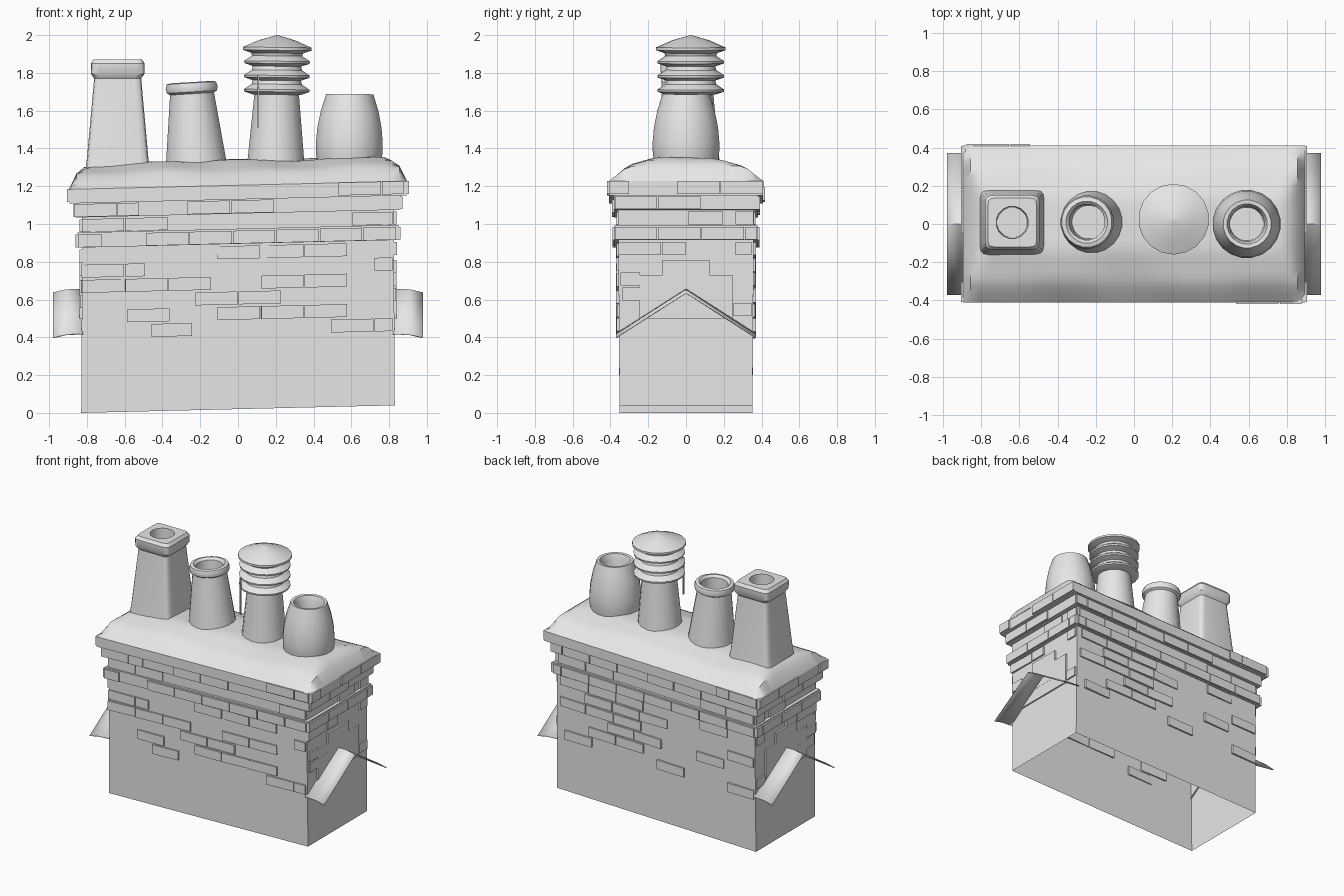
import bpy, bmesh, math, random
from mathutils import Matrix, Vector

random.seed(4)
if "Cube" in bpy.data.objects:
    bpy.data.objects.remove(bpy.data.objects["Cube"])

grey = bpy.data.materials.new("plain light grey")
grey.use_nodes = True
grey.diffuse_color = (0.8, 0.8, 0.8, 1)
grey.node_tree.nodes["Principled BSDF"].inputs["Base Color"].default_value = (0.8, 0.8, 0.8, 1)
made = []


def finish(name, bm, lean=True):
    """Turn a bmesh into an object; the masonry leans up towards +x."""
    if lean:
        for v in bm.verts:
            v.co.z += 0.024 * v.co.x
    mesh = bpy.data.meshes.new(name)
    bm.to_mesh(mesh)
    bm.free()
    mesh.materials.append(grey)
    obj = bpy.data.objects.new(name, mesh)
    bpy.context.collection.objects.link(obj)
    made.append(obj)
    return obj


def loft(rings, closed=True, cap_top=False):
    """Skin a stack of equal-length point lists."""
    bm = bmesh.new()
    rows = [[bm.verts.new(p) for p in ring] for ring in rings]
    count = len(rows[0])
    for low, high in zip(rows, rows[1:]):
        for i in range(count if closed else count - 1):
            j = (i + 1) % count
            bm.faces.new((low[i], low[j], high[j], high[i]))
    if cap_top:
        bm.faces.new(rows[-1])
    return bm


def add_box(bm, centre, size, turn=0.0):
    matrix = (Matrix.Translation(centre) @ Matrix.Rotation(turn, 4, "Z")
              @ Matrix.Diagonal((*size, 1)))
    bmesh.ops.create_cube(bm, size=1, matrix=matrix)


# Hollow stack with stepped-out courses, open underneath
def rectangle(hx, hy, z):
    return [(-hx, -hy, z), (hx, -hy, z), (hx, hy, z), (-hx, hy, z)]


steps = [(0.83, 0.352, 0.02), (0.825, 0.358, 0.895),
         (0.85, 0.378, 0.895), (0.85, 0.378, 0.975),
         (0.825, 0.36, 0.975), (0.825, 0.36, 1.055),
         (0.86, 0.382, 1.055), (0.86, 0.382, 1.13),
         (0.893, 0.408, 1.13), (0.893, 0.408, 1.205)]
finish("chimney_stack", loft([rectangle(*s) for s in steps]))

# Sloped mortar bed on top, slightly uneven
bm = bmesh.new()
bmesh.ops.create_grid(bm, x_segments=44, y_segments=20, size=1)
for v in bm.verts:
    v.co.x *= 0.895
    v.co.y *= 0.41
    edge = min((0.895 - abs(v.co.x)) * 2.5, 0.41 - abs(v.co.y))
    rise = 0.8 * edge if edge < 0.1 else 0.08 + 0.3 * min(edge - 0.1, 0.17)
    wave = math.sin(9 * v.co.x + 2) * math.cos(7 * v.co.y + 3 * v.co.x)
    v.co.z = 1.205 + rise + 0.01 * wave * min(1, edge * 8)
finish("mortar_bed", bm)

# Raised bricks: runs of (course, start, end) along each wall
front_runs = [(0, .53, .88), (1, -.87, -.52), (1, -.27, .19), (2, -.83, -.37),
              (2, .6, .82), (3, -.85, -.72), (3, -.49, .84), (4, -.11, .59),
              (5, -.83, -.49), (5, .72, .82), (6, -.83, -.12), (6, .12, .59),
              (7, -.23, .23), (8, -.59, -.36), (8, -.11, .59), (9, -.46, -.24),
              (9, .49, .82)]
back_runs = [(0, -.88, -.54), (1, .3, .86), (1, -.4, .05), (2, -.82, -.37),
             (2, .35, .82), (3, -.84, .84), (4, .1, .8), (4, -.6, -.37),
             (5, -.1, .6), (6, .12, .8), (6, -.82, -.6), (7, -.05, .4),
             (7, -.57, -.34), (8, .1, .56), (9, .53, .76), (9, -.24, -.01),
             (9, -.82, -.6)]
side_runs = [(0, -.41, -.3), (0, -.05, .41), (1, -.38, .08), (2, .01, .2),
             (2, .26, .36), (3, -.38, .38), (4, -.36, 0), (4, .26, .35),
             (6, -.35, -.24), (7, -.34, -.13), (8, .25, .35)]
COURSE = 0.0805


def wall_reach(row):
    return {0: (0.893, 0.408), 1: (0.86, 0.382), 3: (0.85, 0.378)}.get(row, (0.827, 0.357))


def lay_bricks(name, runs, axis, sign):
    bm = bmesh.new()
    for row, start, end in runs:
        z = 1.172 - COURSE * row
        out = sign * wall_reach(row)[1 - axis]
        while end - start > 0.04:
            width = min(0.23, end - start)
            along = start + width / 2
            length = width - 0.006
            turn = random.uniform(-0.04, 0.04) if row > 3 else 0
            if axis == 0:
                add_box(bm, (along, out, z), (length, 0.022, 0.068), turn)
            else:
                add_box(bm, (out, along, z), (0.022, length, 0.068), turn)
            start += width
    finish(name, bm)


lay_bricks("front_bricks", front_runs, 0, -1)
lay_bricks("back_bricks", back_runs, 0, 1)
lay_bricks("left_bricks", side_runs, 1, 1)
lay_bricks("right_bricks", side_runs, 1, -1)

# Gable flashing and stepped flashing on both ends
for label, s in (("left", 1), ("right", -1)):
    rows = [[(s * x, y, 0.655 - drop - 0.64 * abs(y)) for y in (-0.37, 0, 0.37)]
            for x, drop in ((0.82, 0), (0.91, 0.004), (0.978, 0.02))]
    sheet = finish(label + "_gable_flashing", loft(rows, closed=False), lean=False)
    solid = sheet.modifiers.new("thickness", "SOLIDIFY")
    solid.thickness = 0.006
    solid.offset = 0
    bm = bmesh.new()
    add_box(bm, (s * 0.83, 0, 0.7), (0.018, 0.25, 0.22))
    add_box(bm, (s * 0.83, 0, 0.615), (0.016, 0.49, 0.23))
    finish(label + "_stepped_flashing", bm, lean=False)


# Chimney pots: stacked rings, power 2 is round and higher is squarer
def power(value, p):
    return math.copysign(abs(value) ** (2 / p), value)


def pot(name, x, y, profile, sides=16, tilt=0.0):
    rings = []
    for r, z, *p in profile:
        p = p[0] if p else 2
        angles = [math.tau * (i + 0.5) / sides for i in range(sides)]
        rings.append([(r * power(math.cos(a), p), r * power(math.sin(a), p), z)
                      for a in angles])
    bm = loft(rings, cap_top=True)
    bm.transform(Matrix.Translation((x, y, 1.3)) @ Matrix.Rotation(tilt, 4, "Y"))
    finish(name, bm, lean=False)


pot("square_pot", -0.637, 0.008,
    [(.17, 0, 10), (.163, .05, 10), (.125, .47, 10), (.142, .495, 10),
     (.143, .55, 10), (.128, .572, 10), (.085, .572), (.08, .42)])
pot("rolled_rim_pot", -0.22, 0.01,
    [(.165, 0), (.158, .06), (.118, .39), (.134, .4), (.14, .423), (.132, .447),
     (.11, .452), (.094, .435), (.088, .28)], sides=20, tilt=-0.06)
pot("barrel_pot", 0.588, 0,
    [(.165, 0), (.178, .07), (.179, .13), (.172, .21), (.154, .3), (.126, .388),
     (.106, .386), (.092, .35), (.088, .22)], sides=20, tilt=0.01)

# Louvred cowl pot
cowl = [(.156, 0), (.15, .06), (.12, .385)]
for z in (0.4, 0.475, 0.55):
    cowl += [(.13, z - .015), (.175, z), (.177, z + .012), (.135, z + .04)]
cowl += [(.14, .605), (.185, .62), (.185, .635), (.1, .672), (.004, .7)]
pot("louvred_cowl_pot", 0.2, 0.025, cowl, sides=18, tilt=0.012)

# Loose wire hanging from the cowl
bm = bmesh.new()
add_box(bm, Vector((0.108, -0.125, 1.65)), (0.008, 0.008, 0.28))
finish("hanging_wire", bm, lean=False)

# Smooth shading with sharp edges kept
bpy.ops.object.select_all(action="DESELECT")
for obj in made:
    bm = bmesh.new()
    bm.from_mesh(obj.data)
    bmesh.ops.recalc_face_normals(bm, faces=bm.faces)
    bm.to_mesh(obj.data)
    bm.free()
    obj.select_set(True)
bpy.context.view_layer.objects.active = made[0]
bpy.ops.object.shade_smooth_by_angle(angle=math.radians(35))
